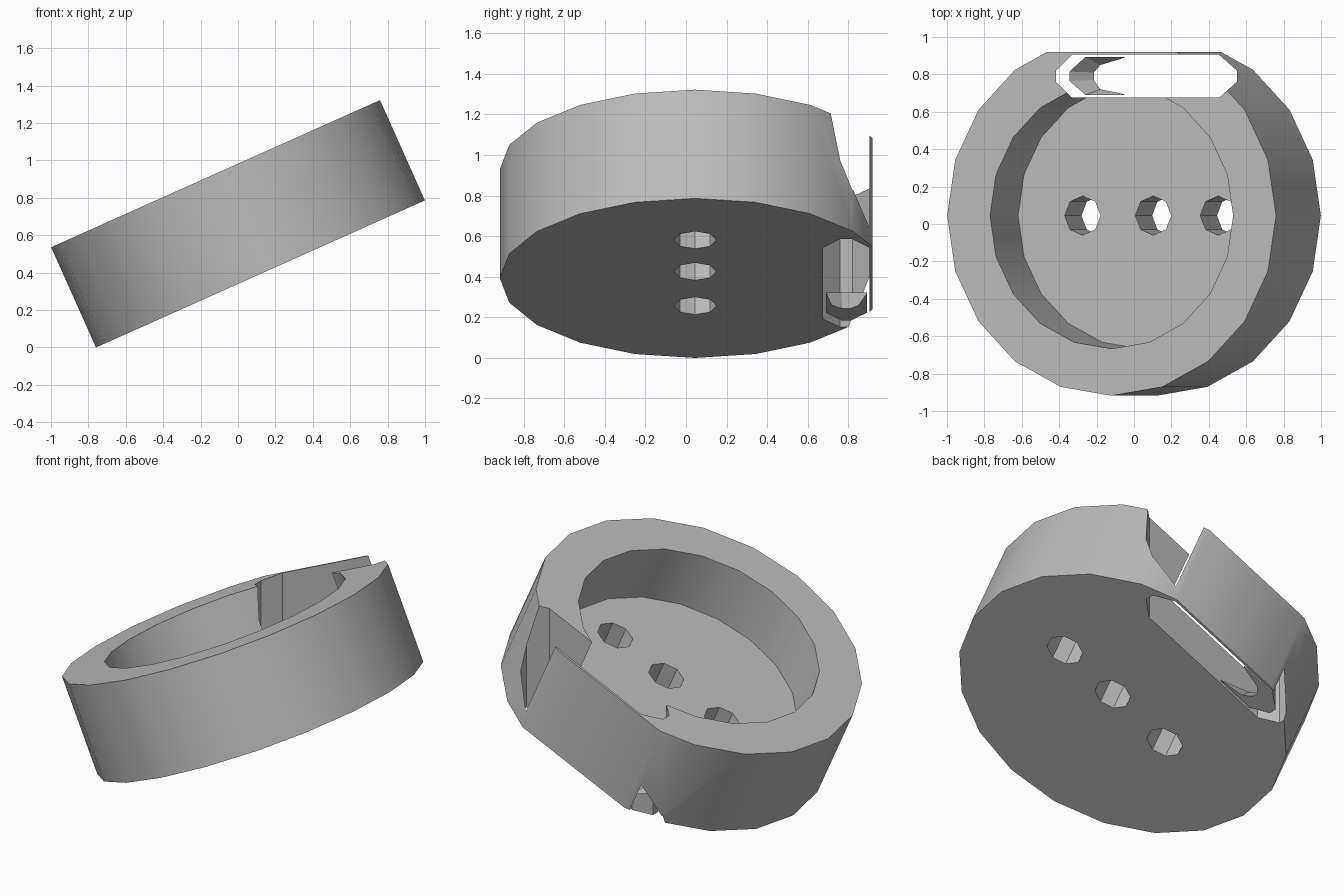
import bpy
import bmesh
from math import radians, sin, cos, tan, tau
from mathutils import Matrix

cube = bpy.data.objects.get("Cube")
if cube:
    bpy.data.objects.remove(cube)

TILT = radians(24.1)
RADIUS, HEIGHT, CENTRE_Z = 0.963, 0.587, 0.661
AXIS_Y = 0.045
FLOOR = 0.22 - HEIGHT / 2
PLACE = Matrix.Translation((0, AXIS_Y, CENTRE_Z)) @ Matrix.Rotation(-TILT, 4, 'Y')

grey = bpy.data.materials.new("plain_grey")
grey.use_nodes = True
colour = (0.5, 0.5, 0.5, 1)
grey.diffuse_color = colour
grey.node_tree.nodes["Principled BSDF"].inputs["Base Color"].default_value = colour


def finish(name, bm):
    bmesh.ops.recalc_face_normals(bm, faces=bm.faces)
    mesh = bpy.data.meshes.new(name)
    bm.to_mesh(mesh)
    bm.free()
    obj = bpy.data.objects.new(name, mesh)
    bpy.context.collection.objects.link(obj)
    mesh.materials.append(grey)
    return obj


def prism(name, outline, low, high, matrix=Matrix()):
    """Extrude a flat outline from low to high."""
    bm = bmesh.new()
    face = bm.faces.new([bm.verts.new((x, y, low)) for x, y in outline])
    new = bmesh.ops.extrude_face_region(bm, geom=[face])["geom"]
    verts = [v for v in new if isinstance(v, bmesh.types.BMVert)]
    bmesh.ops.translate(bm, verts=verts, vec=(0, 0, high - low))
    bm.transform(matrix)
    return finish(name, bm)


def ngon(sides, radius, x=0):
    return [(x + radius * cos(tau * i / sides), radius * sin(tau * i / sides))
            for i in range(sides)]


def cut(target, cutter):
    cutter.hide_render = True
    mod = target.modifiers.new("cut", 'BOOLEAN')
    mod.operation, mod.solver, mod.object = 'DIFFERENCE', 'EXACT', cutter
    bpy.context.view_layer.objects.active = target
    bpy.ops.object.modifier_apply(modifier=mod.name)
    bpy.data.objects.remove(cutter)


# Tilted round body with a shallow round pocket
body = prism("dish_body", ngon(20, RADIUS), -HEIGHT / 2, HEIGHT / 2, PLACE)
cut(body, prism("pocket_cutter", ngon(20, 0.712), FLOOR, 1, PLACE))

# Row of three drain holes through the floor
for u in (-0.334, 0.08, 0.46):
    cut(body, prism("hole_cutter", ngon(8, 0.105, u), -1, 0.1, PLACE))

# Flat back and upright slot behind it, leaving a thin back plate
cut(body, prism("back_cutter", [(-2, 0.92), (2, 0.92), (2, 2), (-2, 2)], -1, 3))
slot = [(-0.33, 0.675), (0.455, 0.675), (0.55, 0.76), (0.55, 0.82),
        (0.455, 0.905), (-0.33, 0.905), (-0.418, 0.82), (-0.418, 0.76)]
cut(body, prism("slot_cutter", slot, -1, 3))

# Loose curved wedge standing in the low end of the slot
outer = [(-0.05, 0.893), (-0.26, 0.893), (-0.345, 0.815),
         (-0.345, 0.765), (-0.26, 0.69), (-0.05, 0.69)]
inner = [(-0.055, 0.888), (-0.18, 0.85), (-0.215, 0.81),
         (-0.215, 0.77), (-0.18, 0.72), (-0.055, 0.695)]


def base_z(x):
    """Height of the tilted underside at x."""
    return CENTRE_Z - HEIGHT / 2 / cos(TILT) + x * tan(TILT)


bm = bmesh.new()
rings = []
for (ox, oy), (ix, iy) in zip(outer, inner):
    rings.append([bm.verts.new(p) for p in (
        (ox, oy, base_z(ox)), (ix, iy, base_z(ix)), (ox, oy, 0.322))])
for a, b in zip(rings, rings[1:]):
    for i in range(3):
        j = (i + 1) % 3
        bm.faces.new((a[i], a[j], b[j], b[i]))
bm.faces.new(rings[0])
bm.faces.new(rings[-1])
wedge = finish("slot_wedge", bm)

# Smooth the round walls, keep the edges sharp
bpy.ops.object.select_all(action='DESELECT')
body.select_set(True)
bpy.context.view_layer.objects.active = body
bpy.ops.object.shade_smooth_by_angle(angle=radians(30))
